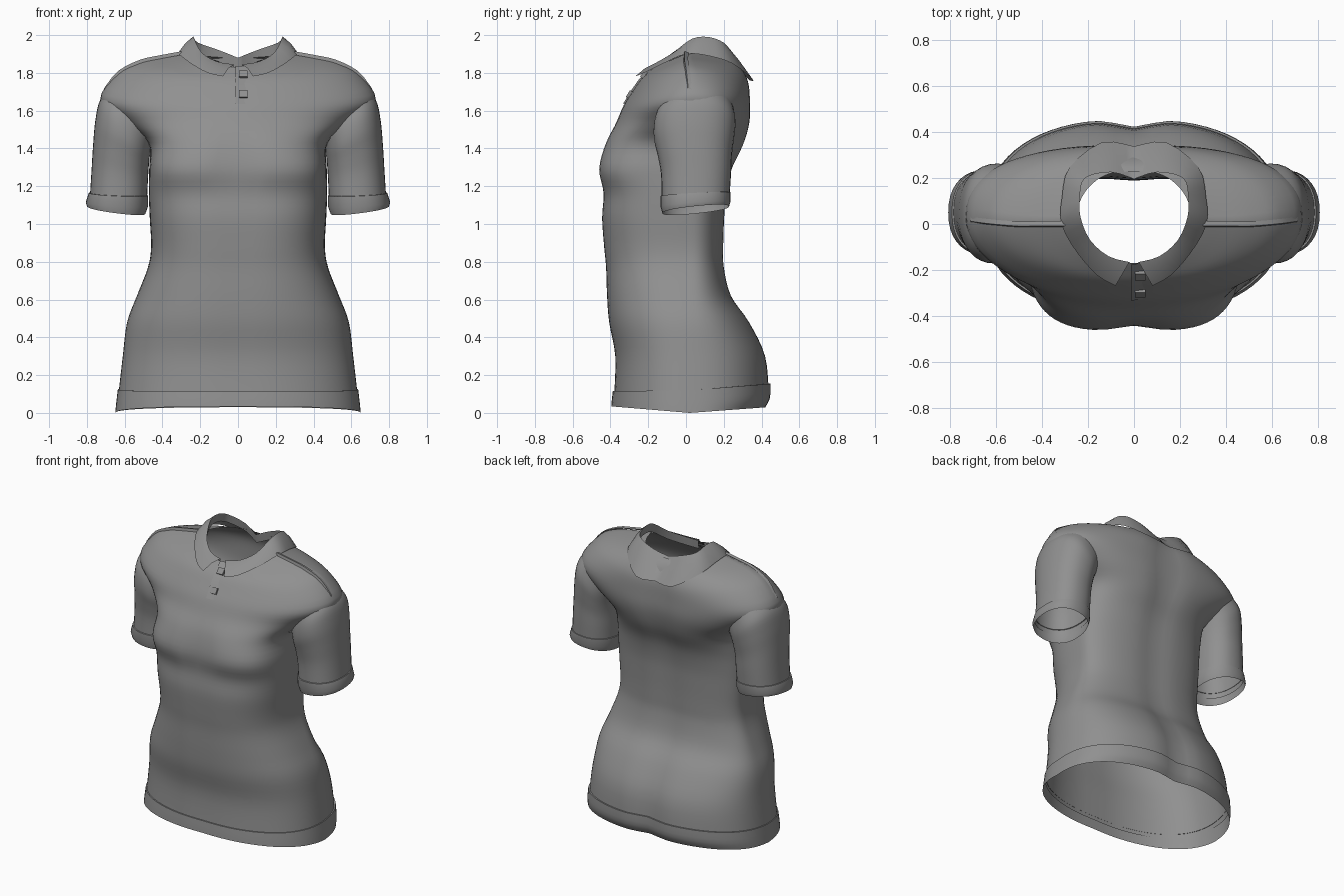
import bpy, bmesh, math
from mathutils import Vector

if "Cube" in bpy.data.objects:
    bpy.data.objects.remove(bpy.data.objects["Cube"])

N = 72
grey = bpy.data.materials.new("grey cloth")
grey.diffuse_color = (0.28, 0.28, 0.28, 1)
grey.use_nodes = True
grey.node_tree.nodes["Principled BSDF"].inputs["Base Color"].default_value = grey.diffuse_color


def spline(keys, steps):
    """Catmull-Rom through a list of number tuples."""
    out = []
    for i in range(len(keys) - 1):
        a, b = keys[max(i - 1, 0)], keys[i]
        c, d = keys[i + 1], keys[min(i + 2, len(keys) - 1)]
        for k in range(steps):
            t = k / steps
            out.append(tuple(0.5 * (2 * q + (r - p) * t + (2 * p - 5 * q + 4 * r - s) * t * t
                                    + (3 * q - p - 3 * r + s) * t ** 3)
                             for p, q, r, s in zip(a, b, c, d)))
    out.append(keys[-1])
    return out


def finish(name, bm, angle=40):
    bmesh.ops.recalc_face_normals(bm, faces=bm.faces)
    me = bpy.data.meshes.new(name)
    bm.to_mesh(me)
    bm.free()
    me.materials.append(grey)
    ob = bpy.data.objects.new(name, me)
    bpy.context.collection.objects.link(ob)
    bpy.ops.object.select_all(action='DESELECT')
    ob.select_set(True)
    bpy.context.view_layer.objects.active = ob
    bpy.ops.object.shade_smooth_by_angle(angle=math.radians(angle))
    return ob


def loft(name, rows, closed=True, skip=None, angle=40):
    """Skin rows of points; skip(row, column) leaves a hole."""
    bm = bmesh.new()
    vs = [[bm.verts.new(p) for p in r] for r in rows]
    n = len(rows[0])
    for i in range(len(rows) - 1):
        for j in range(n if closed else n - 1):
            if skip and skip(i, j):
                continue
            k = (j + 1) % n
            bm.faces.new((vs[i][j], vs[i][k], vs[i + 1][k], vs[i + 1][j]))
    loose = [v for v in bm.verts if not v.link_faces]
    bmesh.ops.delete(bm, geom=loose, context='VERTS')
    return finish(name, bm, angle)


def body_ring(key, grow=0.0):
    """Superellipse ring with its own front and back depth, height and boxiness."""
    zs, w, zf, yf, zb, yb, cy, dent, ef, eb = key
    pts = []
    for j in range(N):
        a = 2 * math.pi * j / N
        c, s = math.cos(a), math.sin(a)
        if s < 0:
            ye, ze, d, e = yf - grow, zf, dent, ef
        else:
            ye, ze, d, e = yb + grow, zb, 0.08, eb
        x = (w + grow) * math.copysign(abs(c) ** e, c)
        m = abs(s) ** e
        y = cy + (ye - cy) * m * (1.02 - d * math.exp(-(x / 0.1) ** 2))
        pts.append((x, y, zs + (ze - zs) * m))
    return pts


# torso: side z, half width, front z, front y, back z, back y, side y, chest dent, boxiness
flat = [(0.09, 0.634, -0.376, 0.44, 0.86), (0.30, 0.61, -0.37, 0.42, 0.85),
        (0.48, 0.587, -0.402, 0.335, 0.83), (0.62, 0.535, -0.413, 0.24, 0.8),
        (0.77, 0.477, -0.418, 0.203, 0.75), (0.88, 0.460, -0.428, 0.20, 0.72),
        (1.03, 0.467, -0.438, 0.205, 0.68), (1.16, 0.472, -0.430, 0.215, 0.64),
        (1.29, 0.47, -0.455, 0.245, 0.56)]
keys = [(z, w, z, f, z, b, 0.02, 0.05 if z > 1.2 else 0.01, e, 0.83) for z, w, f, b, e in flat]
hole_start = len(keys)
keys += [(1.43, 0.475, 1.43, -0.42, 1.42, 0.305, 0.02, 0.03, 0.66, 0.78),
         (1.53, 0.60, 1.54, -0.36, 1.54, 0.335, 0.03, 0.0, 0.84, 0.75),
         (1.655, 0.73, 1.63, -0.322, 1.65, 0.337, 0.03, 0.0, 0.97, 0.8),
         (1.80, 0.635, 1.70, -0.28, 1.75, 0.33, 0.02, 0.0, 0.97, 0.85),
         (1.86, 0.51, 1.76, -0.24, 1.82, 0.30, 0.01, 0.0, 0.95, 0.9),
         (1.89, 0.36, 1.80, -0.20, 1.86, 0.27, 0.01, 0.0, 1, 1),
         (1.91, 0.25, 1.83, -0.165, 1.88, 0.24, 0.02, 0.0, 1, 1)]
ST = 4
rows = [body_ring(k) for k in spline(keys, ST)]


def armhole(i, j):
    inside = hole_start * ST + 1 <= i < (hole_start + 2) * ST - 1
    return inside and abs(math.sin(2 * math.pi * (j + 0.5) / N)) < 0.25


loft("torso", rows, skip=armhole, angle=60)

# hem band around the bottom
hem = [(0.0, 0.645, 0.035, -0.386, 0.03, 0.415, 0.02, 0.01, 0.86, 0.83),
       (0.05, 0.640, 0.07, -0.383, 0.08, 0.44, 0.02, 0.01, 0.86, 0.83),
       (0.12, 0.632, 0.115, -0.378, 0.155, 0.442, 0.02, 0.01, 0.86, 0.83)]
loft("hem_band", [body_ring(k, 0.005) for k in spline(hem, 3)] + [body_ring(hem[-1], -0.004)])


def sleeve_ring(key, side):
    xo, zo, xi, zi, yf, yb, tilt = key
    pts = []
    for j in range(36):
        a = 2 * math.pi * j / 36
        c, s = (math.copysign(abs(v) ** 0.88, v) for v in (math.cos(a), math.sin(a)))
        pts.append((side * ((xo + xi) / 2 + c * (xo - xi) / 2), (yf + yb) / 2 + s * (yb - yf) / 2,
                    (zo + zi) / 2 + c * (zo - zi) / 2 + s * tilt))
    return pts


# sleeves and cuffs: outer x, z, inner x, z, front y, back y, tilt
sleeve = [(0.655, 1.735, 0.415, 1.50, -0.13, 0.245, 0.0), (0.728, 1.66, 0.45, 1.43, -0.165, 0.262, 0.0),
          (0.755, 1.55, 0.465, 1.37, -0.17, 0.255, 0), (0.767, 1.42, 0.472, 1.31, -0.15, 0.243, 0),
          (0.775, 1.29, 0.477, 1.23, -0.132, 0.238, 0), (0.785, 1.13, 0.482, 1.12, -0.128, 0.230, 0.01)]
cuff = [(0.780, 1.165, 0.485, 1.155, -0.125, 0.228, 0.01), (0.790, 1.165, 0.476, 1.15, -0.135, 0.236, 0.01),
        (0.806, 1.115, 0.476, 1.095, -0.135, 0.235, 0.012), (0.80, 1.095, 0.49, 1.055, -0.125, 0.228, 0.018)]
for side, word in ((-1, "left"), (1, "right")):
    loft(word + "_sleeve", [sleeve_ring(k, side) for k in spline(sleeve, 4)])
    loft(word + "_cuff", [sleeve_ring(k, side) for k in cuff])
    # raised shoulder seam
    path = spline([(0.30, 0.0, 1.907), (0.42, 0.0, 1.885), (0.52, 0.0, 1.862),
                   (0.635, 0.01, 1.803), (0.71, 0.02, 1.71)], 3)
    loft(word + "_shoulder_seam", [[(side * x, y - 0.012, z - 0.012), (side * x, y - 0.008, z + 0.007),
                                    (side * x, y + 0.012, z + 0.002)] for x, y, z in path],
         closed=False, angle=20)

# collar: inner fold point and outer edge point, from front tip to centre back
half = [(0.02, -0.165, 1.845, 0.08, -0.268, 1.782), (0.11, -0.14, 1.86, 0.16, -0.222, 1.80),
        (0.19, -0.07, 1.905, 0.25, -0.12, 1.85), (0.232, 0.03, 1.98, 0.315, 0.0, 1.90),
        (0.235, 0.12, 1.99, 0.312, 0.12, 1.89), (0.212, 0.20, 1.96, 0.28, 0.245, 1.85),
        (0.10, 0.225, 1.92, 0.14, 0.354, 1.765), (0.0, 0.195, 1.88, 0.0, 0.337, 1.76)]
right = spline(half, 3)
left = [(-a, b, c, -d, e, f) for a, b, c, d, e, f in right[:-1]]
strip = right + left[::-1]
rows = [[], [], [], []]
for k in strip:
    fold, edge = Vector(k[:3]), Vector(k[3:])
    rows[0].append((fold.x * 1.04, fold.y * 1.04, fold.z - 0.06))
    rows[1].append(fold)
    rows[2].append(fold.lerp(edge, 0.5) + Vector((0, 0, 0.012)))
    rows[3].append(edge)
loft("collar", rows, closed=False, angle=50)

# button placket lying on the chest, raised only along its left edge
line = [(-0.17, 1.835), (-0.206, 1.80), (-0.246, 1.76), (-0.288, 1.70), (-0.327, 1.635)]
loft("placket", [[(-0.012, y + 0.004, z), (-0.012, y - 0.006, z + 0.002),
                  (0.055, y + 0.004, z)] for y, z in line], closed=False, angle=30)

# square buttons
for i, (y, z, tilt) in enumerate(((-0.222, 1.79, 42), (-0.298, 1.685, 32))):
    bpy.ops.mesh.primitive_cube_add(size=1, location=(0.027, y, z), rotation=(-math.radians(tilt), 0, 0))
    ob = bpy.context.object
    ob.name = "button_%d" % (i + 1)
    ob.scale = (0.046, 0.022, 0.042)
    ob.data.materials.append(grey)
    bevel = ob.modifiers.new("bevel", 'BEVEL')
    bevel.width = 0.004
